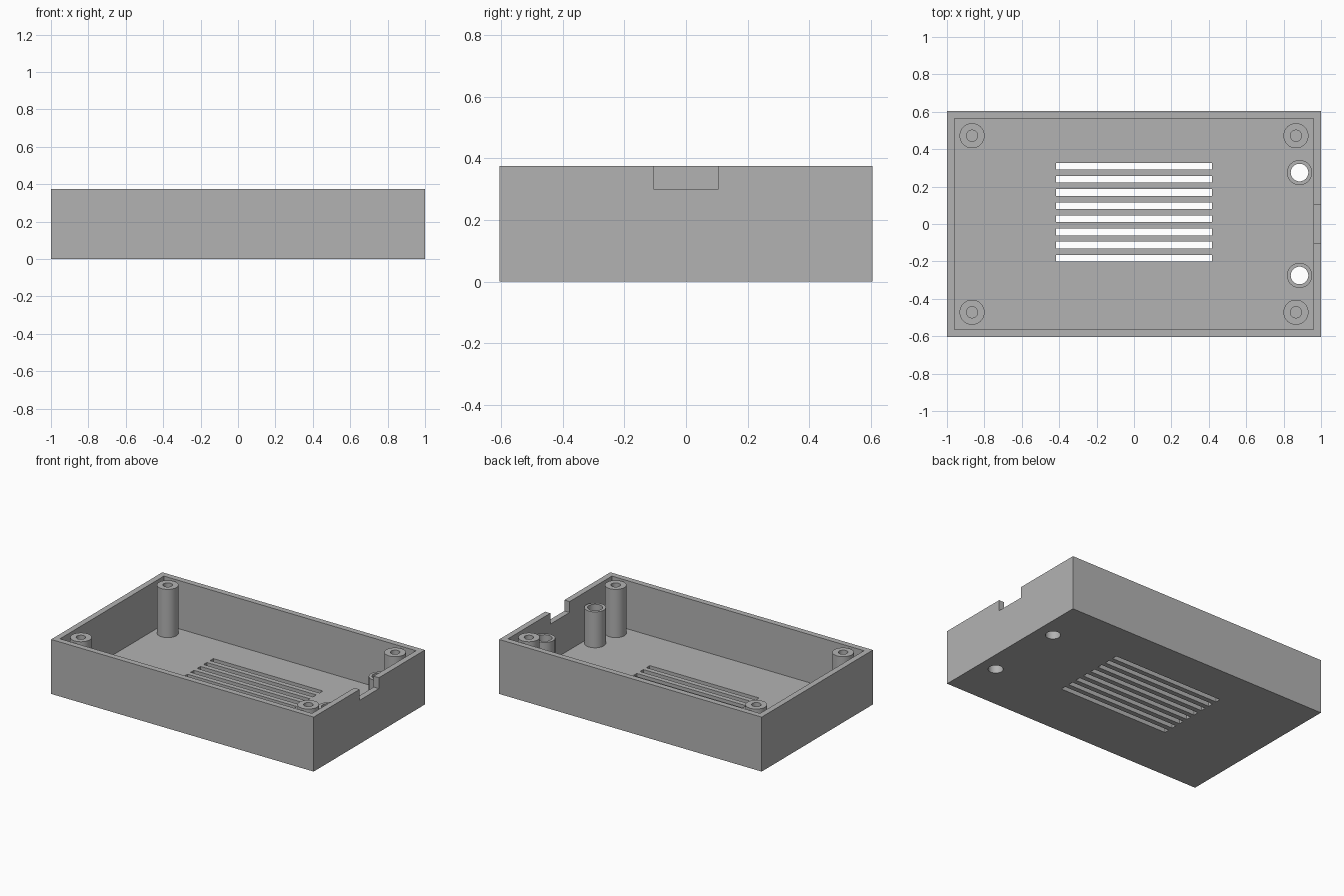
import bpy
import bmesh
from math import cos, sin, tau, radians
from mathutils import Matrix, Vector

default = bpy.data.objects.get("Cube")
if default:
    bpy.data.objects.remove(default, do_unlink=True)

HALF_X, HALF_Y, HEIGHT = 1.0, 0.605, 0.375
WALL, FLOOR = 0.04, 0.043
SIDES = 48

grey = bpy.data.materials.new("plain_grey")
grey.use_nodes = True
colour = (0.45, 0.45, 0.45, 1)
grey.diffuse_color = colour
grey.node_tree.nodes["Principled BSDF"].inputs["Base Color"].default_value = colour


def make_object(name, bm):
    bmesh.ops.recalc_face_normals(bm, faces=bm.faces)
    mesh = bpy.data.meshes.new(name)
    bm.to_mesh(mesh)
    bm.free()
    mesh.materials.append(grey)
    obj = bpy.data.objects.new(name, mesh)
    bpy.context.collection.objects.link(obj)
    return obj


def add_box(bm, low, high):
    low, high = Vector(low), Vector(high)
    matrix = Matrix.Translation((low + high) / 2) @ Matrix.Diagonal((*(high - low), 1))
    bmesh.ops.create_cube(bm, size=1, matrix=matrix)


def box(name, low, high):
    bm = bmesh.new()
    add_box(bm, low, high)
    return make_object(name, bm)


def tube(name, x, y, outer, inner, bottom, top):
    """Upright hollow post, open where it meets the floor."""
    bm = bmesh.new()
    profile = [(outer, bottom), (outer, top), (inner, top), (inner, bottom)]
    rings = [[bm.verts.new((x + r * cos(tau * i / SIDES), y + r * sin(tau * i / SIDES), z))
              for i in range(SIDES)] for r, z in profile]
    for a, b in zip(rings, rings[1:]):
        for i in range(SIDES):
            j = (i + 1) % SIDES
            bm.faces.new((a[i], a[j], b[j], b[i]))
    obj = make_object(name, bm)
    # Outward direction is known from the outer wall
    bm = bmesh.new()
    bm.from_mesh(obj.data)
    bm.faces.ensure_lookup_table()
    face = bm.faces[0]
    if face.normal.dot(face.calc_center_median() - Vector((x, y, bottom))) < 0:
        bmesh.ops.reverse_faces(bm, faces=bm.faces)
    bm.to_mesh(obj.data)
    bm.free()
    return obj


def shade(obj):
    bpy.ops.object.select_all(action="DESELECT")
    obj.select_set(True)
    bpy.context.view_layer.objects.active = obj
    bpy.ops.object.shade_smooth_by_angle(angle=radians(30))


# Outer case
case = box("case_shell", (-HALF_X, -HALF_Y, 0), (HALF_X, HALF_Y, HEIGHT))

# Inner cavity and cable notch in the right wall
cutters = [
    box("cavity_cutter", (WALL - HALF_X, WALL - HALF_Y, FLOOR),
        (HALF_X - WALL, HALF_Y - WALL, HEIGHT + 0.1)),
    box("notch_cutter", (HALF_X - 2 * WALL, -0.105, 0.30), (HALF_X + 0.1, 0.105, HEIGHT + 0.1)),
]

# Vent slots through the floor
bm = bmesh.new()
for i in range(8):
    y = -0.183 + i * 0.0703
    add_box(bm, (-0.417, y - 0.018, -0.1), (0.417, y + 0.018, 0.1))
cutters.append(make_object("vent_cutter", bm))

# Round holes through the floor under the two short tubes
TUBE_X, TUBE_Y, TUBE_BORE = 0.885, 0.275, 0.047
bm = bmesh.new()
for side in (-1, 1):
    bmesh.ops.create_cone(bm, cap_ends=True, segments=SIDES, radius1=TUBE_BORE,
                          radius2=TUBE_BORE, depth=0.2,
                          matrix=Matrix.Translation((TUBE_X, side * TUBE_Y, 0)))
cutters.append(make_object("hole_cutter", bm))

for cutter in cutters:
    cutter.hide_render = True
    cut = case.modifiers.new(cutter.name, "BOOLEAN")
    cut.operation = "DIFFERENCE"
    cut.solver = "EXACT"
    cut.object = cutter

# Bake the cuts and drop the cutters
graph = bpy.context.evaluated_depsgraph_get()
graph.update()
baked = bpy.data.meshes.new_from_object(case.evaluated_get(graph))
case.modifiers.clear()
case.data = baked
for cutter in cutters:
    bpy.data.objects.remove(cutter, do_unlink=True)
shade(case)

# Corner screw posts and short hollow tubes
for y_side, y_name in ((-1, "front"), (1, "back")):
    for x_side, x_name in ((-1, "right"), (1, "left")):
        shade(tube(f"screw_post_{y_name}_{x_name}", x_side * 0.866, y_side * 0.472,
                   0.067, 0.03, FLOOR, HEIGHT))
    shade(tube(f"short_tube_{y_name}", TUBE_X, y_side * TUBE_Y,
               0.067, TUBE_BORE, FLOOR, 0.29))
